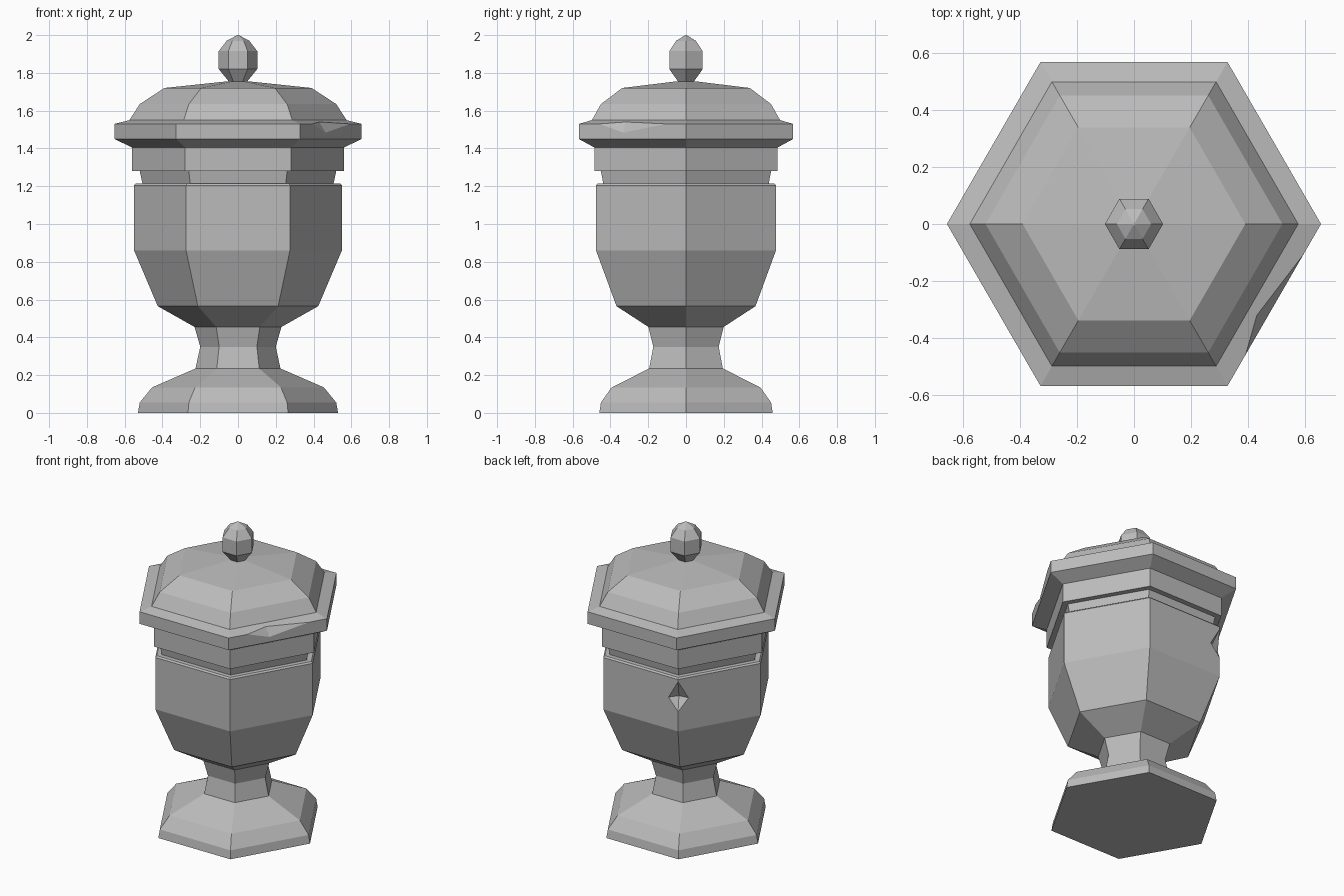
import bpy
import bmesh
from math import cos, sin, pi
from mathutils import Vector

cube = bpy.data.objects.get("Cube")
if cube:
    bpy.data.objects.remove(cube, do_unlink=True)

SIDES = 6
stone = bpy.data.materials.new("grey stone")
stone.use_nodes = True
GREY = (0.5, 0.5, 0.5, 1)
stone.diffuse_color = GREY
stone.node_tree.nodes["Principled BSDF"].inputs["Base Color"].default_value = GREY


def finish(name, bm):
    bmesh.ops.recalc_face_normals(bm, faces=bm.faces)
    mesh = bpy.data.meshes.new(name)
    bm.to_mesh(mesh)
    bm.free()
    mesh.materials.append(stone)
    obj = bpy.data.objects.new(name, mesh)
    bpy.context.scene.collection.objects.link(obj)
    return obj


def hex_turned(name, profile):
    """Six-sided solid from (radius, height) pairs, corners on the x axis."""
    bm = bmesh.new()
    rings = []
    for r, z in profile:
        rings.append([bm.verts.new((r * cos(2 * pi * i / SIDES), r * sin(2 * pi * i / SIDES), z))
                      for i in range(SIDES)])
    for low, high in zip(rings, rings[1:]):
        for i in range(SIDES):
            j = (i + 1) % SIDES
            bm.faces.new((low[i], low[j], high[j], high[i]))
    bm.faces.new(rings[0][::-1])
    bm.faces.new(rings[-1])
    return finish(name, bm)


def chip(target, name, apex, outline):
    """Knock a chip out of the target: a pyramid from the apex through the outline."""
    bm = bmesh.new()
    apex = Vector(apex)
    bm.verts.new(apex)
    for p in outline:
        bm.verts.new(apex + (Vector(p) - apex) * 1.5)
    hull = bmesh.ops.convex_hull(bm, input=bm.verts)
    loose = [v for v in hull["geom_interior"] if isinstance(v, bmesh.types.BMVert)]
    bmesh.ops.delete(bm, geom=loose, context="VERTS")
    cutter = finish(name, bm)
    cutter.hide_render = True
    cutter.hide_set(True)
    cutter.display_type = "WIRE"
    mod = target.modifiers.new("chip", "BOOLEAN")
    mod.operation = "DIFFERENCE"
    mod.solver = "EXACT"
    mod.object = cutter
    # apply the cut and drop the cutter
    bpy.context.view_layer.update()
    graph = bpy.context.evaluated_depsgraph_get()
    mesh = bpy.data.meshes.new_from_object(target.evaluated_get(graph))
    target.modifiers.clear()
    target.data = mesh
    bpy.data.objects.remove(cutter, do_unlink=True)


# Foot and waist
hex_turned("pedestal", [(0.53, 0), (0.52, 0.055), (0.455, 0.135), (0.225, 0.235),
                        (0.2, 0.35), (0.23, 0.455)])

# Bowl of the urn
body = hex_turned("urn_body", [(0.23, 0.455), (0.425, 0.565), (0.55, 0.86), (0.55, 1.205),
                               (0.54, 1.215)])

# Recessed neck and collar band
hex_turned("neck", [(0.505, 1.21), (0.52, 1.28)])
hex_turned("collar", [(0.56, 1.28), (0.56, 1.405)])

# Lid with overhanging rim and domed top
lid = hex_turned("lid", [(0.56, 1.405), (0.655, 1.45), (0.655, 1.53), (0.575, 1.55),
                         (0.52, 1.635), (0.39, 1.72), (0.06, 1.755)])

# Knob
hex_turned("lid_knob", [(0.045, 1.75), (0.102, 1.82), (0.102, 1.915), (0.06, 1.97), (0.004, 2)])

# Chip on the back corner of the bowl
corner = Vector((cos(2 * pi / 3), sin(2 * pi / 3), 0))
edge = corner * 0.55
along_back, along_side = Vector((1, 0, 0)), Vector((-0.5, -0.866, 0))
widest = Vector((0, 0, 1.07))
chip(body, "body_chip", corner * 0.49 + widest,
     [edge + Vector((0, 0, 1.19)), edge + Vector((0, 0, 0.99)),
      edge + along_back * 0.07 + widest, edge + along_side * 0.07 + widest])

# Chip on the lid rim
a, b = (0.58, -0.13, 1.525), (0.4, -0.44, 1.525)
c, d = Vector((0.46, -0.33, 1.49)), Vector((0.43, -0.32, 1.54))
chip(lid, "rim_chip", (c + d) / 2, [a, b, c, d])
